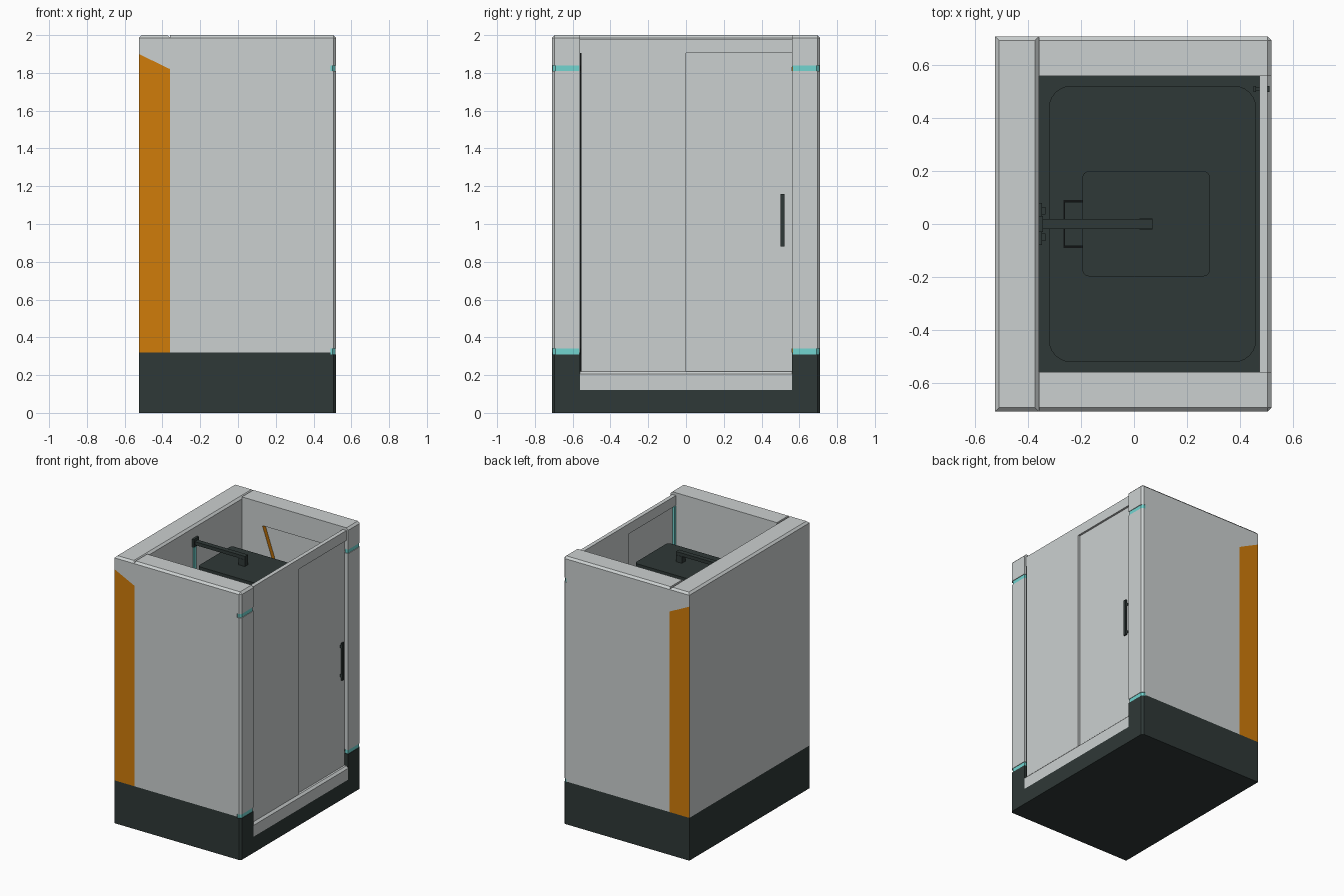
import bpy, bmesh, math
from mathutils import Vector

old = bpy.data.objects.get("Cube")
if old:
    bpy.data.objects.remove(old, do_unlink=True)


def material(name, rgb):
    m = bpy.data.materials.new(name)
    m.use_nodes = True
    m.diffuse_color = (*rgb, 1)
    m.node_tree.nodes["Principled BSDF"].inputs["Base Color"].default_value = (*rgb, 1)
    return m


LIGHT = material("light grey", (0.60, 0.63, 0.63))
DARK = material("dark slate", (0.028, 0.040, 0.038))
ORANGE = material("orange", (0.63, 0.20, 0.003))
TEAL = material("teal light", (0.17, 0.66, 0.63))
BLACK = material("black seal", (0.005, 0.006, 0.006))


def finish(name, bm, *mats):
    bmesh.ops.recalc_face_normals(bm, faces=bm.faces)
    me = bpy.data.meshes.new(name)
    bm.to_mesh(me)
    bm.free()
    for m in mats:
        me.materials.append(m)
    ob = bpy.data.objects.new(name, me)
    bpy.context.collection.objects.link(ob)
    return ob


def prism(points, direction):
    """Extrude a closed outline along a direction."""
    bm = bmesh.new()
    face = bm.faces.new([bm.verts.new(p) for p in points])
    out = bmesh.ops.extrude_face_region(bm, geom=[face])["geom"]
    bmesh.ops.translate(bm, vec=direction, verts=[v for v in out if isinstance(v, bmesh.types.BMVert)])
    bmesh.ops.recalc_face_normals(bm, faces=bm.faces)
    bm.normal_update()
    return bm


def box(name, mat, x, y, z, chamfer=0, planes=()):
    """Box from ranges; chamfers edges lying on two of the given (axis, value) planes."""
    y = sorted(y)
    bm = prism([(x[0], y[0], z[0]), (x[1], y[0], z[0]), (x[1], y[1], z[0]), (x[0], y[1], z[0])],
               (0, 0, z[1] - z[0]))
    if chamfer:
        def on(e, axis, val):
            return all(abs(v.co[axis] - val) < 1e-4 for v in e.verts)
        edges = [e for e in bm.edges if sum(on(e, a, v) for a, v in planes) >= 2]
        bmesh.ops.bevel(bm, geom=edges, offset=chamfer, segments=1, affect='EDGES')
    return finish(name, bm, mat)


def rounded(name, mat, x, y, z, r, steps=6):
    """Slab with rounded vertical corners."""
    pts = []
    for i, (cx, cy) in enumerate([(x[1] - r, y[1] - r), (x[0] + r, y[1] - r),
                                  (x[0] + r, y[0] + r), (x[1] - r, y[0] + r)]):
        for k in range(steps + 1):
            a = (i + k / steps) * math.pi / 2
            pts.append((cx + r * math.cos(a), cy + r * math.sin(a), z[0]))
    return finish(name, prism(pts, (0, 0, z[1] - z[0])), mat)


XB, XI, XD, XP, XF = -0.525, -0.36, 0.475, 0.49, 0.52   # back, inner wall, door, post, front
W, I = 0.71, 0.56                                       # outer and inner half width
BASE, C = 0.32, 0.015

# Back wall: orange ends below a sloping cap
box("back_base", DARK, (XB, XI), (-W, W), (0, BASE))
bm = prism([(XB, -W, BASE), (XI, -W, BASE), (XI, -W, 1.82), (XB, -W, 1.9)], (0, 2 * W, 0))
for f in bm.faces:
    f.material_index = int(abs(f.normal.y) > 0.9)
finish("back_wall", bm, LIGHT, ORANGE)
bm = prism([(XB, -W, 1.9), (XI, -W, 1.82), (XI, -W, 2), (XB, -W, 2)], (0, 2 * W, 0))
edges = [e for e in bm.edges if all(abs(v.co.z - 2) < 1e-4 and abs(abs(v.co.y) - W) < 1e-4 for v in e.verts)]
bmesh.ops.bevel(bm, geom=edges, offset=C, segments=1, affect='EDGES')
finish("back_cap", bm, LIGHT)

# Side walls and front posts with glowing bands
for side, s in (("right", -1), ("left", 1)):
    inner = I if s < 0 else I + 0.03
    rim = [(1, s * W), (2, 2)]
    post = [(0, XF), (1, s * W), (2, 2)]
    box(side + "_side_base", DARK, (XI, XP), (s * I, s * W), (0, BASE))
    box(side + "_side_wall", LIGHT, (XI, XP), (s * inner, s * W), (BASE, 2), C, rim)
    box(side + "_post_base", DARK, (XP, XF), (s * I, s * W), (0, 0.31), C, post)
    box(side + "_post", LIGHT, (XP, XF), (s * I, s * W), (0.34, 1.81), C, post)
    box(side + "_post_cap", LIGHT, (XP, XF), (s * I, s * W), (1.84, 2), C, post)
    for level, z in (("lower", 0.31), ("upper", 1.81)):
        box(f"{side}_{level}_light_band", TEAL, (XP, XF - 0.004), (s * (I + 0.004), s * (W - 0.004)),
            (z, z + 0.03), C, [(0, XF - 0.004), (1, s * (W - 0.004))])

# Inner lining with a sloping orange reveal
bm = prism([(XI, I, BASE), (0.34, I, BASE), (-0.19, I, 1.83), (XP, I, 1.83), (XP, I, 2), (XI, I, 2)],
           (0, 0.03, 0))
for f in bm.faces:
    f.material_index = int(f.normal.x > 0.5 and f.normal.z > 0.1)
finish("wall_lining", bm, LIGHT, ORANGE)

# Tray with sunken rounded pan and drain
tray = box("tray", DARK, (XI, XD), (-I, I), (0, 0.2))
cutter = rounded("pan_cutter", DARK, (-0.32, 0.46), (-0.52, 0.52), (0.16, 0.3), 0.08)
cutter.hide_render = True
cutter.hide_viewport = True
cut = tray.modifiers.new("pan", 'BOOLEAN')
cut.operation = 'DIFFERENCE'
cut.object = cutter
box("drain_gap", BLACK, (-0.267, -0.093), (-0.09, 0.09), (0.16, 0.162))
box("drain_cover", DARK, (-0.262, -0.098), (-0.083, 0.083), (0.16, 0.168))

# Doorway: sill, header and two sliding panels
box("sill_base", DARK, (XD, XF), (-I, I), (0, 0.12))
box("sill", LIGHT, (XD, XF), (-I, I), (0.12, 0.22), C, [(0, XF), (2, 0.22)])
box("header", LIGHT, (XD, 0.505), (-I, I), (1.905, 1.98))
box("fixed_panel", LIGHT, (XP, 0.505), (-I + 0.008, 0), (0.22, 1.905))
box("sliding_door", LIGHT, (XD, XP), (0, I), (0.22, 1.905))
box("door_seal", BLACK, (XP, 0.503), (-I, -I + 0.008), (0.22, 1.905))
box("door_light_strip", TEAL, (XD, XP), (-I, -I + 0.02), (0.22, 1.9))

# Door handles on both faces
for name, wall, bar in (("outer", XP, 0.508), ("inner", XD, 0.457)):
    box(name + "_handle", DARK, (bar - 0.005, bar + 0.005), (0.5, 0.522), (0.88, 1.16))
    for z in (0.9, 1.12):
        box(name + "_handle_stud", DARK, sorted((wall, bar)), (0.505, 0.517), (z, z + 0.02))

# Rain shower: wall plate, arm, drop and square head with nozzles
box("arm_plate", DARK, (XI, -0.345), (-0.03, 0.03), (1.85, 1.91))
box("shower_arm", DARK, (-0.345, 0.07), (-0.018, 0.018), (1.865, 1.89))
box("arm_drop", DARK, (0.02, 0.07), (-0.02, 0.02), (1.815, 1.865))
rounded("shower_head", DARK, (-0.195, 0.287), (-0.198, 0.2), (1.79, 1.815), 0.025)
bm = bmesh.new()
for i in range(9):
    for j in range(8):
        r = bmesh.ops.create_cube(bm, size=0.012)
        bmesh.ops.translate(bm, vec=Vector((-0.15 + i * 0.049, -0.16 + j * 0.046, 1.786)), verts=r["verts"])
finish("nozzles", bm, DARK)

# Back wall light strip and control panel
box("wall_light_strip", TEAL, (XI, XI + 0.006), (-0.015, 0.015), (0.4, 1.84))
box("control_panel", DARK, (XI, XI + 0.012), (-0.08, 0.08), (1.0, 1.1))
for y in (-0.05, 0, 0.05):
    box("control_button", DARK, (XI + 0.012, XI + 0.025), (y - 0.015, y + 0.015), (1.035, 1.065))
